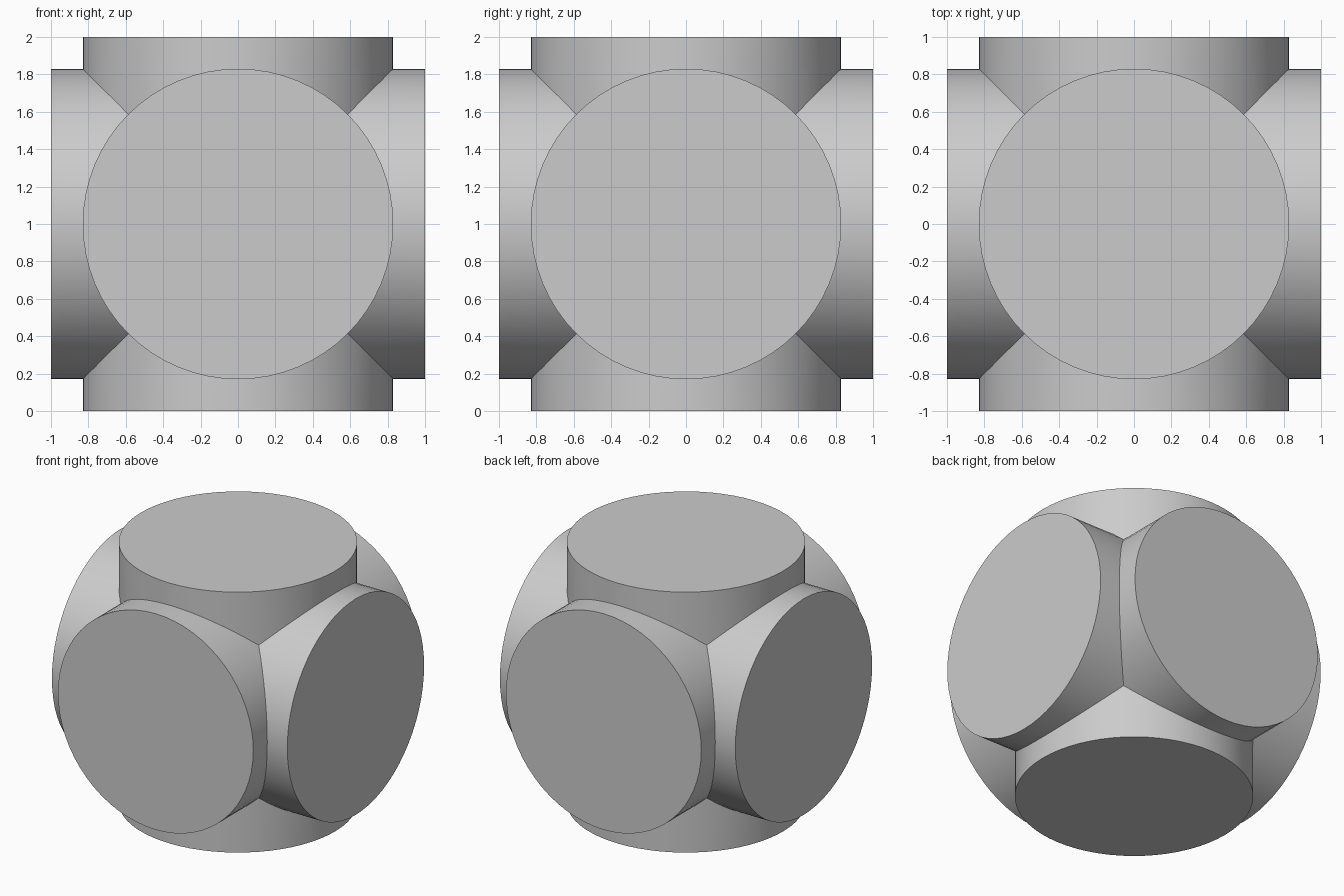
import bpy
from math import pi, radians

RADIUS, LENGTH, SIDES = 0.83, 2.0, 64

cube = bpy.data.objects.get("Cube")
if cube:
    bpy.data.objects.remove(cube)

# Plain grey finish
grey = bpy.data.materials.new("plain_grey")
grey.use_nodes = True
colour = (0.6, 0.6, 0.6, 1)
grey.diffuse_color = colour
grey.node_tree.nodes["Principled BSDF"].inputs["Base Color"].default_value = colour


def cylinder(name, rotation):
    bpy.ops.mesh.primitive_cylinder_add(
        vertices=SIDES, radius=RADIUS, depth=LENGTH,
        location=(0, 0, 1), rotation=rotation)
    obj = bpy.context.object
    obj.name = name
    obj.data.materials.append(grey)
    return obj


# Three equal cylinders crossing at right angles
body = cylinder("crossed_cylinders", (0, 0, 0))
arms = [cylinder("side_arm", (0, pi / 2, 0)),
        cylinder("front_arm", (pi / 2, 0, 0))]

# Fuse them into one solid
for arm in arms:
    union = body.modifiers.new("union_" + arm.name, "BOOLEAN")
    union.operation = "UNION"
    union.solver = "EXACT"
    union.object = arm
bpy.context.view_layer.objects.active = body
for modifier in list(body.modifiers):
    bpy.ops.object.modifier_apply(modifier=modifier.name)
for arm in arms:
    bpy.data.objects.remove(arm)

# Smooth walls with crisp rims and seams
bpy.ops.object.select_all(action="DESELECT")
body.select_set(True)
bpy.ops.object.shade_smooth_by_angle(angle=radians(25))
